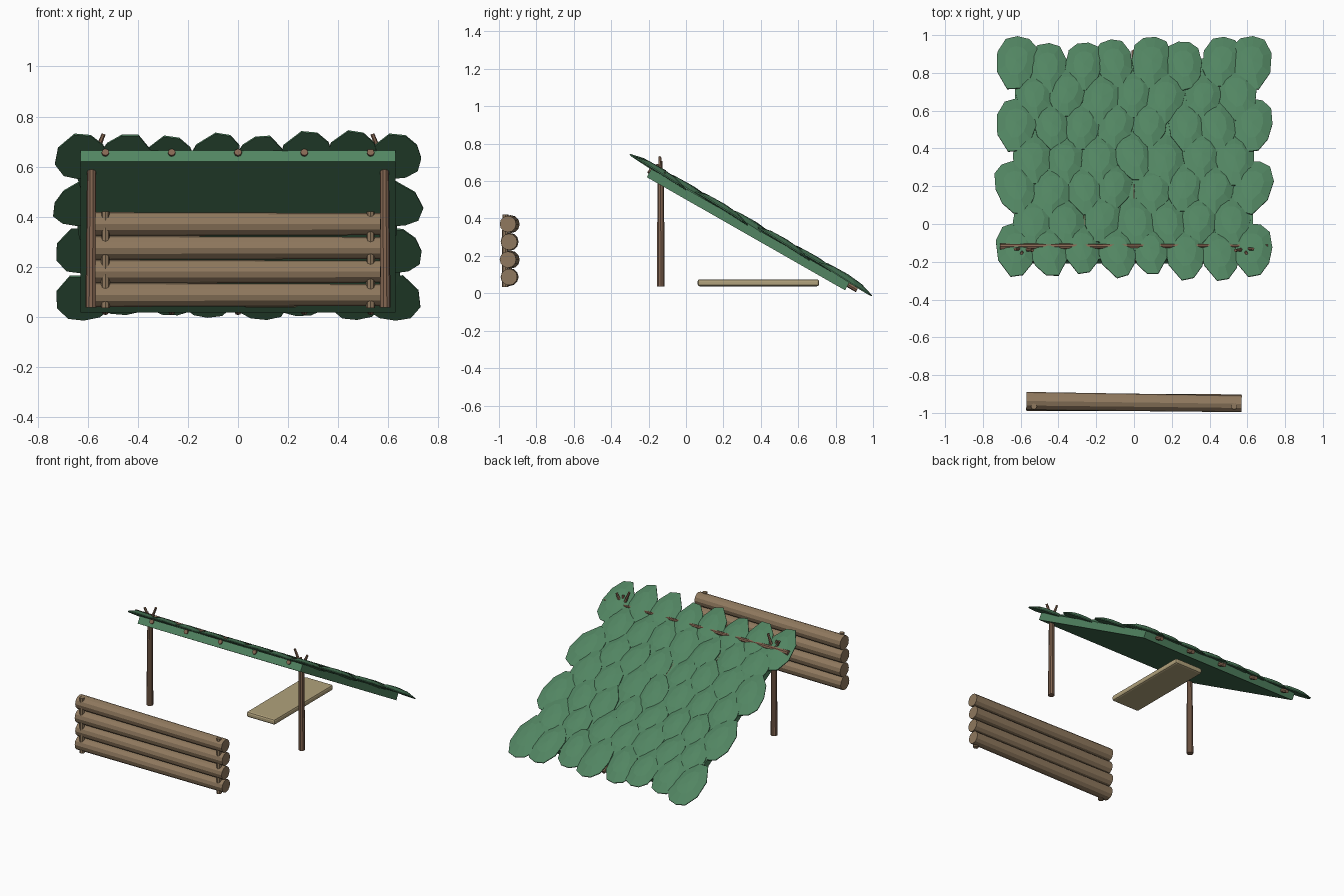
import bpy, bmesh, math, random
from mathutils import Vector, Matrix

if "Cube" in bpy.data.objects:
    bpy.data.objects.remove(bpy.data.objects["Cube"])

random.seed(4)


def material(name, rgb):
    m = bpy.data.materials.new(name)
    m.diffuse_color = (*rgb, 1)
    m.use_nodes = True
    m.node_tree.nodes["Principled BSDF"].inputs["Base Color"].default_value = m.diffuse_color
    return m


GREEN = material("leaf green", (0.084, 0.235, 0.122))
LOG = material("log brown", (0.275, 0.19, 0.112))
POLE = material("branch brown", (0.235, 0.135, 0.085))
TAN = material("plank tan", (0.44, 0.36, 0.2))


def add_object(name, bm, mat):
    bmesh.ops.recalc_face_normals(bm, faces=bm.faces)
    me = bpy.data.meshes.new(name)
    bm.to_mesh(me)
    bm.free()
    me.materials.append(mat)
    ob = bpy.data.objects.new(name, me)
    bpy.context.collection.objects.link(ob)
    return ob


def rod(bm, a, b, r1, r2, sides=8):
    """Tapered round stick from a to b."""
    a, b = Vector(a), Vector(b)
    d = b - a
    m = Matrix.Translation((a + b) / 2) @ d.to_track_quat('Z', 'Y').to_matrix().to_4x4()
    bmesh.ops.create_cone(bm, cap_ends=True, segments=sides, radius1=r1,
                          radius2=r2, depth=d.length, matrix=m)


def box(bm, size, m):
    bmesh.ops.create_cube(bm, size=1, matrix=m @ Matrix.Diagonal((*size, 1)))


# Roof frame: local x across, local y up-slope to back, local z off the roof
PITCH = math.radians(-29.7)
ROOF = Matrix.Translation((0, 0.345, 0.362)) @ Matrix.Rotation(PITCH, 4, 'X')
SLOPE = 1 / math.cos(PITCH)

# Roof slab
bm = bmesh.new()
box(bm, (1.26, 1.22, 0.05), ROOF @ Matrix.Translation((0, 0, -0.025)))
add_object("roof_slab", bm, GREEN)

# Rafters sunk in the top of the slab, poking out at the low end
for i in range(5):
    x = -0.53 + 0.265 * i
    bm = bmesh.new()
    rod(bm, ROOF @ Vector((x, -0.62, -0.013)), ROOF @ Vector((x, 0.665, -0.016)), 0.015, 0.014)
    add_object("rafter", bm, POLE)

# Ridge pole lying on the high end of the roof
bm = bmesh.new()
rod(bm, (-0.71, -0.12, 0.647), (0.71, -0.115, 0.64), 0.017, 0.007)
add_object("ridge_pole", bm, POLE)

# Forked posts
for s in (-1, 1):
    bm = bmesh.new()
    rod(bm, (s * 0.588, -0.135, 0.037), (s * 0.585, -0.135, 0.63), 0.022, 0.018, 10)
    add_object("post", bm, POLE)
    bm = bmesh.new()
    for dx, dy, z in ((-0.048, -0.005, 0.73), (0.045, 0.003, 0.705), (0.01, -0.02, 0.69)):
        rod(bm, (s * 0.585, -0.135, 0.61), (s * (0.585 + dx), -0.135 + dy, z), 0.012, 0.008, 6)
    add_object("post_fork", bm, POLE)

# Leaf outline, narrow tip toward the high end
OUTLINE = [(-0.03, -0.165), (0.035, -0.155), (0.085, -0.085), (0.108, 0.01), (0.1, 0.105),
           (0.055, 0.155), (-0.01, 0.168), (-0.07, 0.145), (-0.106, 0.06), (-0.095, -0.06)]


def leaf(bm, x, y, turn, scale):
    m = (ROOF @ Matrix.Translation((x, (y - 0.345) * SLOPE, 0.012))
         @ Matrix.Rotation(turn, 4, 'Z') @ Matrix.Rotation(math.radians(-2.5), 4, 'X')
         @ Matrix.Rotation(random.uniform(-0.05, 0.05), 4, 'Y'))
    flip = random.choice((-1, 1))
    rings = []
    for k, h in ((1, -0.012), (1, -0.006), (0.55, 0.014)):
        rings.append([bm.verts.new(m @ Vector((px * k * scale * flip, py * k * scale, h)))
                      for px, py in OUTLINE])
    n = len(OUTLINE)
    for lo, hi in zip(rings, rings[1:]):
        for i in range(n):
            j = (i + 1) % n
            bm.faces.new((lo[i], lo[j], hi[j], hi[i]))
    bm.faces.new(rings[0])
    top = bm.verts.new(m @ Vector((0, 0, 0.02)))
    for i in range(n):
        bm.faces.new((rings[2][i], rings[2][(i + 1) % n], top))


# Staggered leaf rows: eight with overhanging ends, then seven
for row in range(7):
    y = 0.845 - 0.165 * row
    count = 8 if row % 2 == 0 else 7
    bm = bmesh.new()
    for i in range(count):
        side = (i - (count - 1) / 2) / ((count - 1) / 2)
        end = count == 8 and abs(side) == 1
        x = side * (0.625 if count == 8 else 0.53)
        turn = random.uniform(-0.2, 0.2)
        leaf(bm, x + (0 if end else random.uniform(-0.015, 0.015)),
             y + (0.005 if end else random.uniform(-0.025, 0.015)),
             turn, 1.0 if end else random.uniform(0.88, 1.0))
    add_object("leaf_row", bm, GREEN)

# Log wall
for i, z in enumerate((0.087, 0.18, 0.275, 0.37)):
    lean = 0.006 if i % 2 else 0
    bm = bmesh.new()
    rod(bm, (-0.57, -0.943 + lean, z), (0.57, -0.946 - lean, z), 0.048, 0.044, 12)
    add_object("wall_log", bm, LOG)

# Stakes through the log wall
for s in (-1, 1):
    bm = bmesh.new()
    rod(bm, (s * 0.53, -0.966, 0.035), (s * 0.53, -0.966, 0.42), 0.018, 0.016)
    add_object("wall_stake", bm, LOG)

# Plank bed with softened edges
bm = bmesh.new()
box(bm, (0.22, 0.65, 0.038), Matrix.Translation((0.13, 0.387, 0.056)))
bed = add_object("plank_bed", bm, TAN)
bevel = bed.modifiers.new("soft_edges", 'BEVEL')
bevel.width = 0.012
bevel.segments = 2
